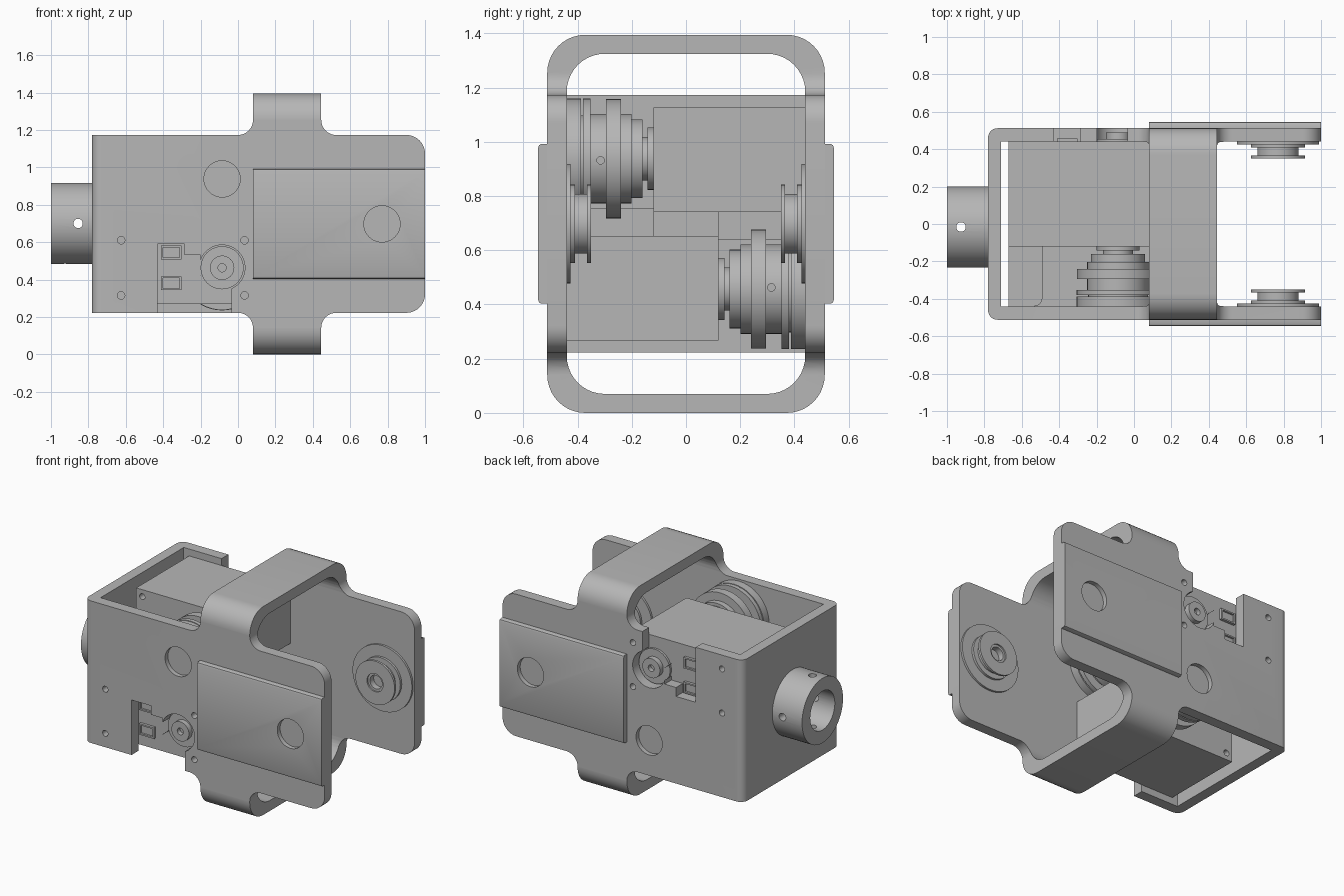
import bpy, bmesh, math
from mathutils import Matrix, Vector

if "Cube" in bpy.data.objects:
    bpy.data.objects.remove(bpy.data.objects["Cube"])

MID = 0.6975  # height of the axis the housing is symmetric about
HALF_TURN = (Matrix.Translation((0, 0, MID)) @ Matrix.Rotation(math.pi, 4, 'X')
             @ Matrix.Translation((0, 0, -MID)))

grey = bpy.data.materials.new("machined_grey")
grey.use_nodes = True
grey.diffuse_color = (0.47, 0.47, 0.47, 1)
grey.node_tree.nodes["Principled BSDF"].inputs["Base Color"].default_value = grey.diffuse_color


def finish(name, bm):
    bmesh.ops.recalc_face_normals(bm, faces=bm.faces)
    mesh = bpy.data.meshes.new(name)
    bm.to_mesh(mesh)
    bm.free()
    mesh.materials.append(grey)
    obj = bpy.data.objects.new(name, mesh)
    bpy.context.collection.objects.link(obj)
    return obj


def rounded(corners, steps=10):
    """Outline with right-angled corners (a, b, radius) turned into arcs."""
    out = []
    for i, (a, b, r) in enumerate(corners):
        p = Vector((a, b))
        if r == 0:
            out.append(p)
            continue
        u = (Vector(corners[i - 1][:2]) - p).normalized()
        v = (Vector(corners[(i + 1) % len(corners)][:2]) - p).normalized()
        for k in range(steps + 1):
            t = math.pi / 2 * k / steps
            out.append(p + r * (u + v) - r * (v * math.cos(t) + u * math.sin(t)))
    return out


def rect(a0, a1, b0, b1, r=0):
    return rounded([(a0, b0, r), (a1, b0, r), (a1, b1, r), (a0, b1, r)])


def circle(a, b, r, n=48):
    return [(a + r * math.cos(math.tau * k / n), b + r * math.sin(math.tau * k / n))
            for k in range(n)]


def prism(name, outline, axis, lo, hi):
    """Extrude a 2D outline along an axis."""
    place = {'X': lambda a, b, d: (d, a, b),
             'Y': lambda a, b, d: (a, d, b),
             'Z': lambda a, b, d: (a, b, d)}[axis]
    bm = bmesh.new()
    ends = [[bm.verts.new(place(a, b, d)) for a, b in outline] for d in (lo, hi)]
    for end in ends:
        bm.faces.new(end)
    n = len(outline)
    for i in range(n):
        j = (i + 1) % n
        bm.faces.new((ends[0][i], ends[0][j], ends[1][j], ends[1][i]))
    return finish(name, bm)


def lathe(name, profile, x, z, segments=48):
    """Spin (radius, y) points around an axis parallel to y."""
    bm = bmesh.new()
    rings = []
    for r, y in profile:
        if r == 0:
            rings.append([bm.verts.new((x, y, z))] * segments)
        else:
            rings.append([bm.verts.new((a, y, b)) for a, b in circle(x, z, r, segments)])
    for p, q in zip(rings, rings[1:]):
        for i in range(segments):
            j = (i + 1) % segments
            bm.faces.new(list(dict.fromkeys((p[i], p[j], q[j], q[i]))))
    return finish(name, bm)


def steps(bands):
    """Stepped profile from (radius, y start, y end) bands."""
    points = [(0, bands[0][1])]
    for r, y0, y1 in bands:
        points += [(r, y0), (r, y1)]
    return points + [(0, bands[-1][2])]


def boolean(obj, cutter, operation='DIFFERENCE'):
    mod = obj.modifiers.new("cut", 'BOOLEAN')
    mod.operation, mod.object, mod.solver = operation, cutter, 'EXACT'
    bpy.context.view_layer.objects.active = obj
    bpy.ops.object.modifier_apply(modifier=mod.name)
    bpy.data.objects.remove(cutter)


def turned(obj, name):
    """Copy of a part turned half round the long axis."""
    copy = obj.copy()
    copy.data = obj.data.copy()
    copy.name = name
    copy.data.transform(HALF_TURN)
    bpy.context.collection.objects.link(copy)
    return copy


def cut_both(obj, cutter):
    other = turned(cutter, "cutter")
    boolean(obj, cutter)
    boolean(obj, other)


# Housing: rounded shell trimmed to the side silhouette, then hollowed
LOW, HIGH, TOP = 0.222, 1.173, 1.395
L, R, S = 0.08, 0.445, -0.78
silhouette = rounded([
    (S, LOW, 0), (L, LOW, .08), (L, -.1, 0), (R, -.1, 0), (R, LOW, .08), (1, LOW, .1),
    (1, HIGH, .1), (R, HIGH, .08), (R, 1.5, 0), (L, 1.5, 0), (L, HIGH, .08), (S, HIGH, 0)])
housing = prism("housing", rect(-.512, .512, 0, TOP, .14), 'X', -.9, 1.1)
boolean(housing, prism("trim", silhouette, 'Y', -.7, .7), 'INTERSECT')
plan = rounded([(S, -.512, .05), (1.2, -.512, 0), (1.2, .512, 0), (S, .512, .05)])
boolean(housing, prism("trim", plan, 'Z', -.2, 1.6), 'INTERSECT')
boolean(housing, prism("hollow", rect(-.44, .44, .07, 1.325, .14), 'X', -.71, 1.2))

# Openings in the side plates
notch = rounded([(-.43, .1, 0), (-.035, .1, 0), (-.035, .42, 0), (-.2, .42, 0),
                 (-.2, .53, 0), (-.285, .53, 0), (-.285, .59, 0), (-.43, .59, 0)])
cut_both(housing, prism("notch", notch, 'Y', -.6, -.4))
cut_both(housing, prism("horn_opening", circle(-.085, .463, .122), 'Y', -.6, -.4))
cut_both(housing, prism("round_recess", circle(-.085, .938, .097), 'Y', -.6, -.482))

# Motor boxes with screw holes running on through the plates
motor = prism("lower_motor", rect(-.67, .08, .268, .653), 'Y', -.44, .12)
for x in (-.625, .035):
    for z in (.315, .61):
        hole = circle(x, z, .02, 20)
        cut_both(housing, prism("screw_hole", hole, 'Y', -.6, -.4))
        boolean(motor, prism("screw_hole", hole, 'Y', -.5, .2))

# Raised covers on the outside of the arms
cover_outline = [(-.505, .403), (-.535, .403), (-.542, .407), (-.546, .418),
                 (-.546, .977), (-.542, .988), (-.535, .992), (-.505, .992)]
cover = prism("front_cover", cover_outline, 'X', .08, 1.0)
boolean(cover, prism("cover_recess", circle(.77, MID, .097), 'Y', -.6, -.516))

# Motor back horn and plug sockets shown in the notch
horn = lathe("front_horn", [(0, -.43), (.115, -.43), (.115, -.455), (.065, -.455), (.065, -.49),
                            (.022, -.49), (.022, -.46), (0, -.46)], -.085, .463)
sockets = []
for z, label in ((.38, "low"), (.545, "high")):
    socket = prism("front_socket_" + label, rect(-.413, -.302, z - .037, z + .037),
                   'Y', -.458, -.43)
    boolean(socket, prism("socket_hole", rect(-.402, -.313, z - .027, z + .027),
                          'Y', -.5, -.445))
    sockets.append(socket)

# Drive pulley on the upper motor
drive = lathe("front_drive_pulley", steps([
    (.222, -.44, -.387), (.16, -.387, -.38), (.222, -.38, -.352), (.165, -.352, -.295),
    (.22, -.295, -.24), (.165, -.24, -.202), (.145, -.202, -.16), (.08, -.16, -.142),
    (.115, -.142, -.12)]), -.085, .938)
boolean(drive, prism("grub_hole", circle(-.315, .932, .014, 16), 'X', .03, .2))

# Output pulley on the inside of each arm
output = lathe("front_output_pulley", [
    (0, -.445), (.22, -.445), (.22, -.426), (.145, -.426), (.145, -.41), (.11, -.41),
    (.11, -.365), (.145, -.365), (.145, -.35), (.06, -.35), (.06, -.36),
    (.045, -.36), (.045, -.40), (0, -.40)], .77, MID)

# Mount block between motor and plate
block = prism("front_mount_block", rounded([
    (-.67, -.44, 0), (-.49, -.44, .045), (-.49, -.12, 0), (-.67, -.12, 0)]), 'Z', .65, .755)

# Opposite side
for part in [cover, horn, drive, output, block] + sockets:
    turned(part, part.name.replace("front", "back"))
turned(motor, "upper_motor")

# Hub tube with set screw holes
HUB = (-.016, .7)
hub = prism("hub_tube", circle(*HUB, .217, 64), 'X', -1.0, -.775)
boolean(hub, prism("bore", circle(*HUB, .13, 64), 'X', -1.1, -.781))
boolean(hub, prism("side_screw", circle(-.855, HUB[1], .025, 20), 'Y', -.4, .4))
boolean(hub, prism("top_screw", circle(-.925, HUB[0], .025, 20), 'Z', .3, 1.1))

# Smooth round surfaces, keep hard edges
bpy.ops.object.select_all(action='DESELECT')
for obj in bpy.context.collection.objects:
    if obj.type == 'MESH' and grey.name in obj.data.materials:
        obj.select_set(True)
        bpy.context.view_layer.objects.active = obj
bpy.ops.object.shade_smooth_by_angle(angle=math.radians(30))
